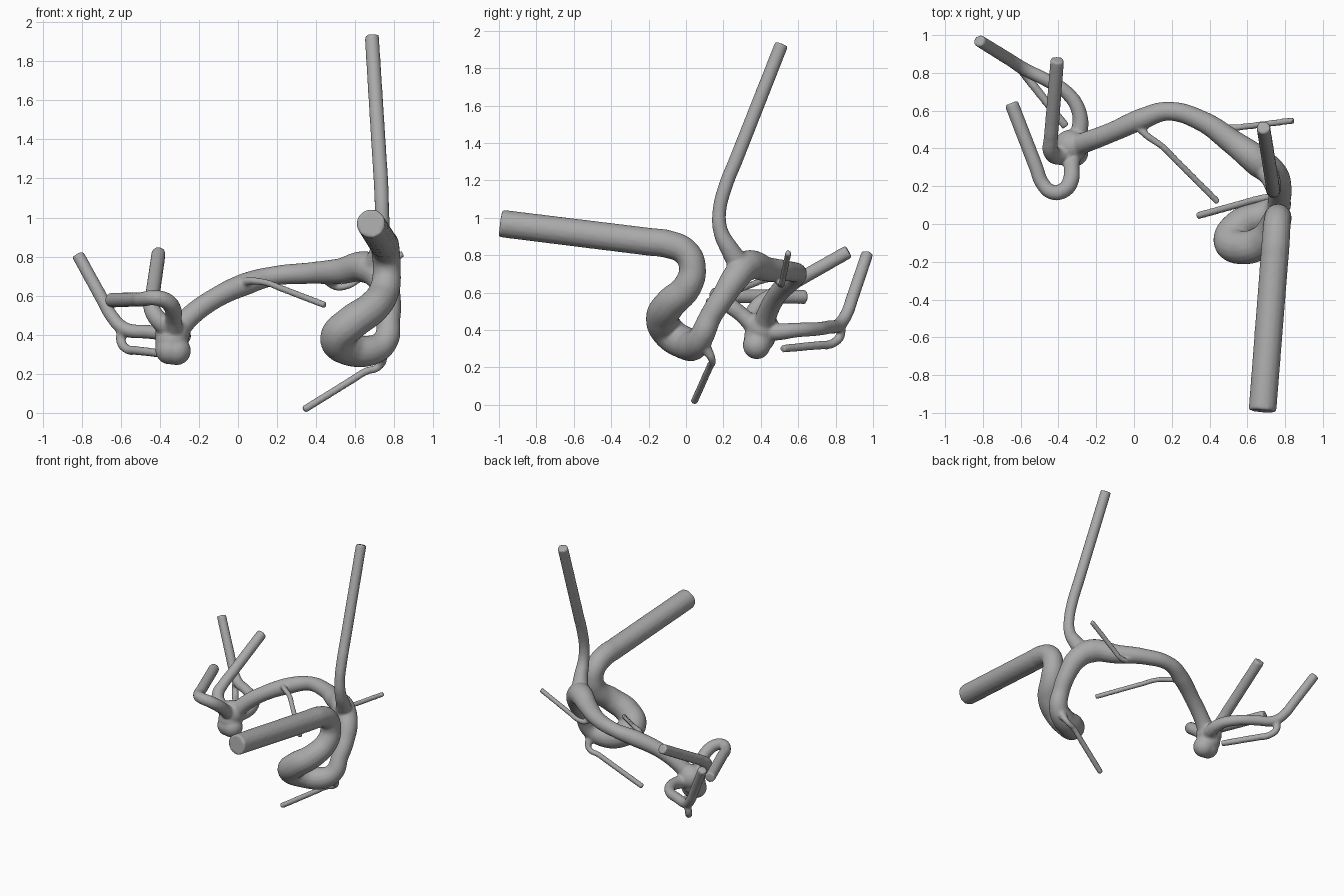
import bpy, bmesh
from mathutils import Vector, Matrix

parts = []


def vessel(name, pts, straight_tail=False, straight_head=False):
    """Smooth tube through (x, y, z, radius) points."""
    pts = [Vector(p) for p in pts]
    if straight_tail:
        pts.insert(-1, pts[-2].lerp(pts[-1], 0.2))
    if straight_head:
        pts.insert(1, pts[1].lerp(pts[0], 0.1))
    cu = bpy.data.curves.new(name, 'CURVE')
    cu.dimensions = '3D'
    cu.bevel_depth = 1.0
    cu.bevel_resolution = 6
    cu.resolution_u = 8
    cu.use_fill_caps = True
    sp = cu.splines.new('BEZIER')
    sp.bezier_points.add(len(pts) - 1)
    for b, p in zip(sp.bezier_points, pts):
        b.co = p[:3]
        b.radius = p[3]
        b.handle_left_type = b.handle_right_type = 'AUTO'
    ob = bpy.data.objects.new(name, cu)
    bpy.context.collection.objects.link(ob)
    parts.append(ob)


# Inlet, siphon loop and main trunk running across to the left
vessel('trunk', [
    (.68, -.99, .97, .074), (.75, -.10, .86, .075), (.757, .00, .815, .073), (.762, .035, .73, .072),
    (.75, .005, .63, .078), (.69, -.085, .54, .085), (.58, -.125, .46, .09),
    (.51, -.09, .385, .09), (.565, -.005, .33, .088), (.68, .045, .32, .078),
    (.755, .085, .37, .066), (.77, .13, .47, .06), (.77, .20, .58, .064),
    (.74, .265, .68, .074), (.66, .33, .745, .082), (.52, .435, .725, .066),
    (.36, .545, .715, .055), (.18, .597, .70, .05), (.04, .555, .66, .058),
    (-.12, .485, .585, .053), (-.25, .435, .49, .055), (-.32, .41, .41, .06)],
    straight_head=True)
# Tall upward branch
vessel('upper_branch', [
    (.69, .30, .73, .065), (.725, .235, .83, .05), (.737, .185, .93, .04), (.737, .178, 1.03, .037),
    (.733, .208, 1.16, .038), (.685, .512, 1.93, .037)], True)
# Thin side twigs
vessel('low_twig', [
    (.74, .08, .35, .035), (.74, .115, .29, .028), (.725, .14, .24, .02),
    (.65, .13, .21, .02), (.335, .043, .015, .02)], True)
vessel('back_twig', [
    (.45, .47, .70, .025), (.49, .505, .65, .02), (.56, .512, .65, .018), (.845, .548, .815, .018)], True)
vessel('inner_twig', [
    (.0, .545, .66, .025), (.06, .475, .675, .02), (.15, .41, .665, .018), (.445, .115, .552, .018)], True)
# Left outlet branches
vessel('hooked_branch', [
    (-.33, .38, .40, .05), (-.33, .30, .48, .042), (-.335, .23, .535, .044), (-.37, .18, .575, .042),
    (-.43, .167, .59, .04), (-.485, .215, .582, .038), (-.65, .64, .577, .038)], True)
vessel('raised_branch', [
    (-.33, .39, .42, .055), (-.40, .36, .47, .048), (-.44, .385, .53, .043),
    (-.44, .455, .585, .038), (-.406, .87, .82, .037)], True)
vessel('far_branch', [
    (-.32, .42, .39, .05), (-.29, .49, .39, .046), (-.29, .59, .40, .04), (-.35, .69, .405, .037),
    (-.46, .76, .415, .036), (-.58, .82, .43, .036), (-.65, .865, .50, .034), (-.82, .97, .81, .033)], True)
vessel('return_branch', [
    (-.59, .825, .43, .026), (-.60, .825, .37, .025), (-.565, .775, .325, .024),
    (-.36, .515, .30, .022)], True)

# Gather all tubes in one mesh, closing the caps
deps = bpy.context.evaluated_depsgraph_get()
bm = bmesh.new()
for ob in parts:
    me = bpy.data.meshes.new_from_object(ob.evaluated_get(deps))
    bm.from_mesh(me)
    bpy.data.meshes.remove(me)
for ob in parts:
    bpy.data.objects.remove(ob)
bmesh.ops.remove_doubles(bm, verts=bm.verts, dist=1e-5)

# Rounded bulge at the left junction
for x, y, z, r in [(-.35, .378, .322, .074), (-.315, .378, .318, .074),
                   (-.34, .395, .365, .085), (-.335, .41, .41, .09)]:
    bmesh.ops.create_uvsphere(bm, u_segments=24, v_segments=16, radius=r,
                              matrix=Matrix.Translation((x, y, z)))
mesh = bpy.data.meshes.new('vessel_tree')
bm.to_mesh(mesh)
bm.free()
tree = bpy.data.objects.new('vessel_tree', mesh)
bpy.context.collection.objects.link(tree)

# Mid-grey surface
grey = bpy.data.materials.new('mid_grey')
grey.diffuse_color = (.4, .4, .4, 1)
mesh.materials.clear()
mesh.materials.append(grey)

# Fuse into one skin and soften the junctions
rm = tree.modifiers.new('fuse', 'REMESH')
rm.mode = 'VOXEL'
rm.voxel_size = 0.009
rm.use_smooth_shade = True
sm = tree.modifiers.new('soften', 'SMOOTH')
sm.factor = 0.5
sm.iterations = 6
